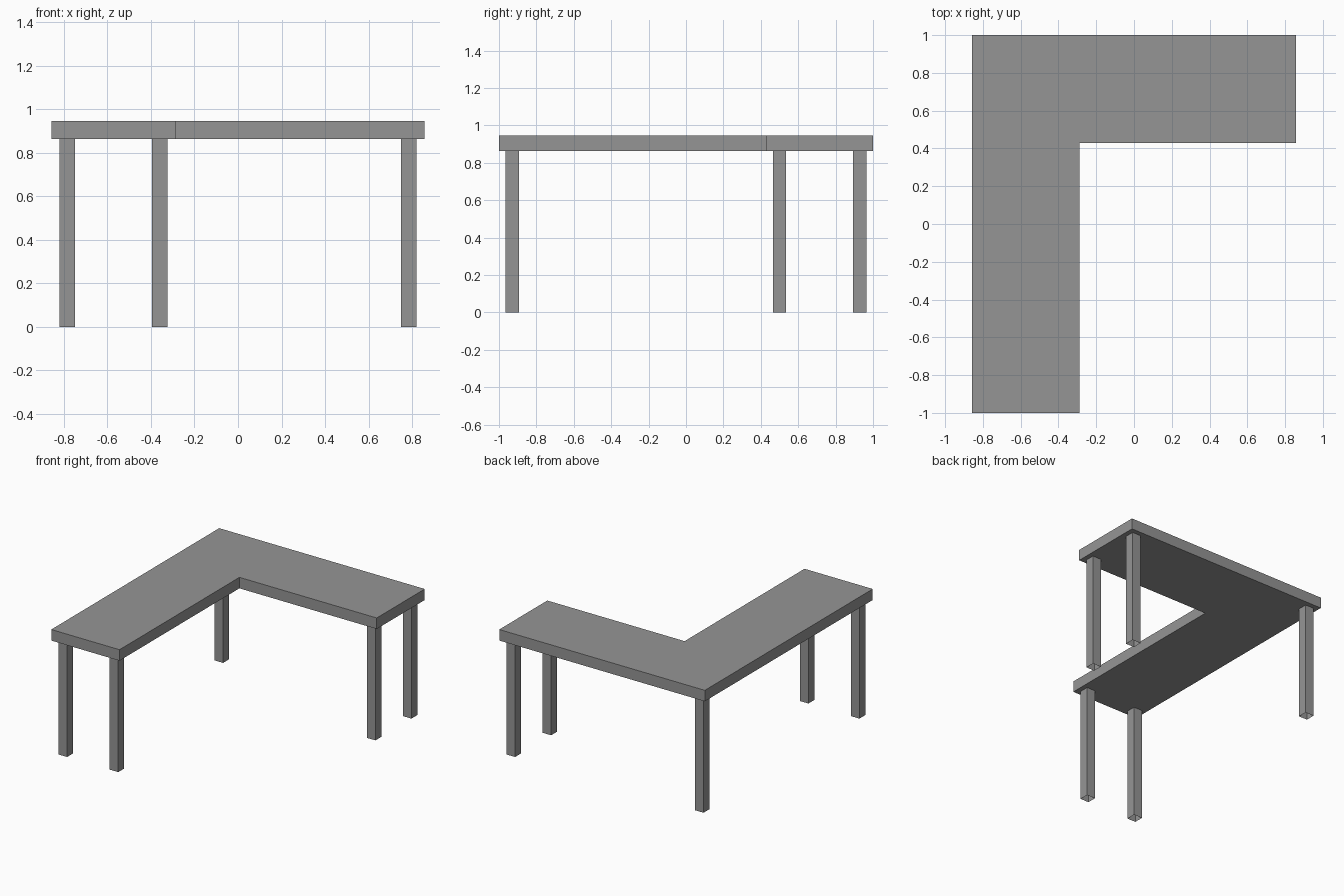
import bpy, bmesh

if "Cube" in bpy.data.objects:
    bpy.data.objects.remove(bpy.data.objects["Cube"])

HX, HY = 0.857, 1.0            # half extents of the desk
NX, NY = -0.288, 0.428         # inner corner of the L
Z0, Z1 = 0.863, 0.946          # underside and top of the slab
LEG, INSET = 0.071, 0.036      # leg width and distance from the edges

grey = bpy.data.materials.new("plain grey")
grey.diffuse_color = (0.3, 0.3, 0.3, 1)
grey.use_nodes = True
grey.node_tree.nodes["Principled BSDF"].inputs["Base Color"].default_value = grey.diffuse_color


def prism(name, outline, z0, z1, capped=True):
    """Extrude an outline upward; uncapped gives an open tube."""
    bm = bmesh.new()
    low = [bm.verts.new((x, y, z0)) for x, y in outline]
    high = [bm.verts.new((x, y, z1)) for x, y in outline]
    n = len(outline)
    for i in range(n):
        j = (i + 1) % n
        bm.faces.new((low[i], low[j], high[j], high[i]))
    if capped:
        bm.faces.new(high)
        bm.faces.new(low[::-1])
    mesh = bpy.data.meshes.new(name)
    bm.to_mesh(mesh)
    bm.free()
    mesh.materials.append(grey)
    obj = bpy.data.objects.new(name, mesh)
    bpy.context.collection.objects.link(obj)
    return obj


# L-shaped desktop
prism("desktop", [(-HX, -HY), (NX, -HY), (NX, NY), (HX, NY), (HX, HY), (-HX, HY)], Z0, Z1)

# Five square legs, open at the ends
d, h = INSET + LEG / 2, LEG / 2
legs = {
    "front_left_leg": (-HX + d, -HY + d),
    "front_inner_leg": (NX - d, -HY + d),
    "back_left_leg": (-HX + d, HY - d),
    "back_right_leg": (HX - d, HY - d),
    "right_inner_leg": (HX - d, NY + d),
}
for name, (x, y) in legs.items():
    prism(name, [(x - h, y - h), (x + h, y - h), (x + h, y + h), (x - h, y + h)], 0, Z0, capped=False)
